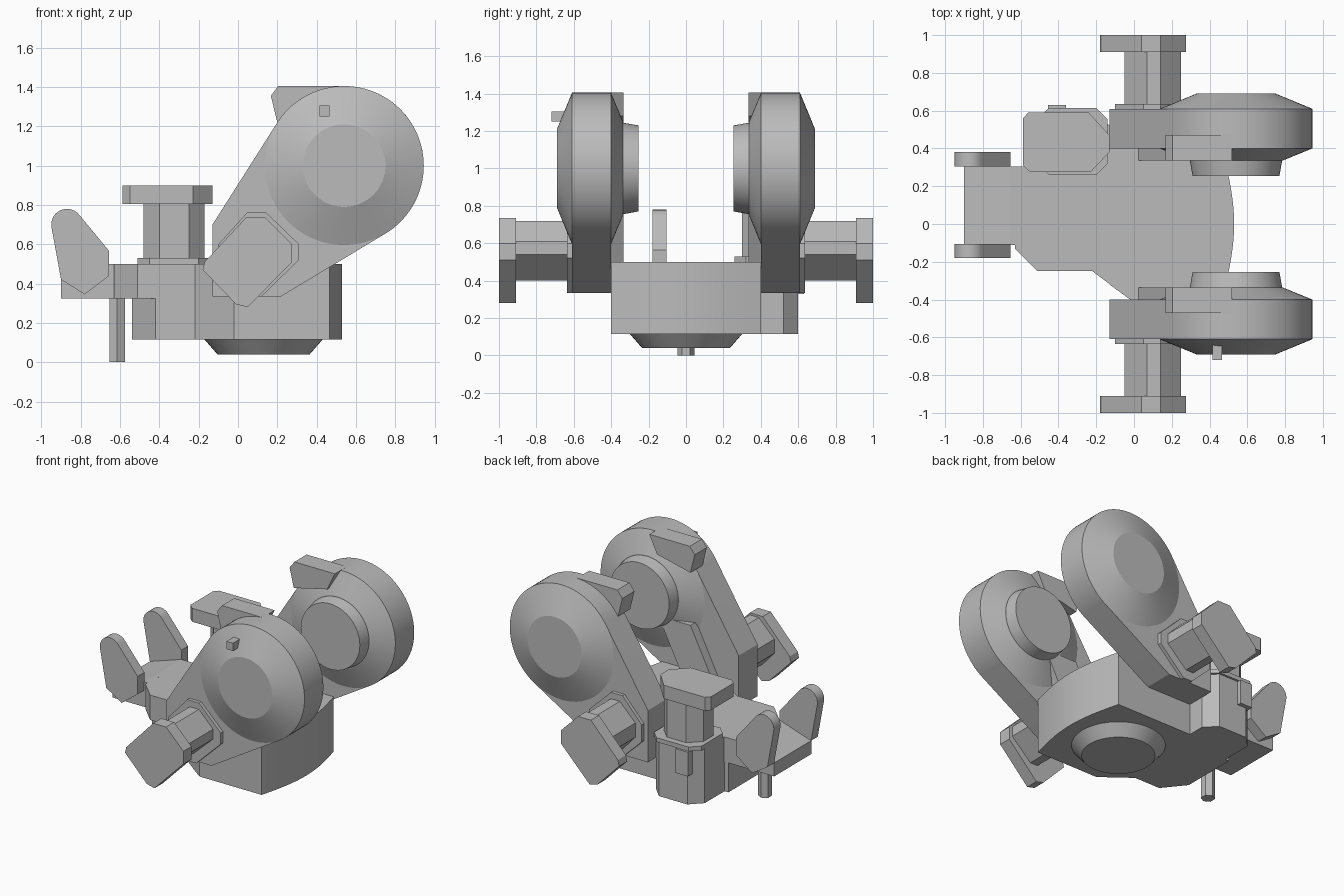
import bpy
import bmesh
from math import cos, sin, pi, radians

cube = bpy.data.objects.get("Cube")
if cube:
    bpy.data.objects.remove(cube, do_unlink=True)

grey = bpy.data.materials.new("plain grey")
grey.use_nodes = True
grey.diffuse_color = (0.5, 0.5, 0.5, 1)
grey.node_tree.nodes["Principled BSDF"].inputs["Base Color"].default_value = grey.diffuse_color


def loft(name, rings, mirror=False, smooth=False):
    """Join matching rings of points into a closed solid."""
    bm = bmesh.new()
    loops = [[bm.verts.new(p) for p in ring] for ring in rings]
    n = len(loops[0])
    for a, b in zip(loops, loops[1:]):
        for i in range(n):
            j = (i + 1) % n
            bm.faces.new((a[i], a[j], b[j], b[i]))
    bm.faces.new(loops[0])
    bm.faces.new(loops[-1])
    bmesh.ops.recalc_face_normals(bm, faces=bm.faces)
    mesh = bpy.data.meshes.new(name)
    bm.to_mesh(mesh)
    bm.free()
    mesh.materials.append(grey)
    obj = bpy.data.objects.new(name, mesh)
    bpy.context.collection.objects.link(obj)
    if smooth:
        bpy.ops.object.select_all(action="DESELECT")
        obj.select_set(True)
        bpy.context.view_layer.objects.active = obj
        bpy.ops.object.shade_smooth_by_angle(angle=radians(20))
    if mirror:
        mod = obj.modifiers.new("mirror", "MIRROR")
        mod.use_axis = (False, True, False)
    return obj


def side_prism(name, profile, y0, y1, **kw):
    """Extrude an x-z profile along y."""
    return loft(name, [[(x, y, z) for x, z in profile] for y in (y0, y1)], **kw)


def plan_prism(name, plan, z0, z1, **kw):
    """Extrude an x-y plan along z."""
    return loft(name, [[(x, y, z) for x, y in plan] for z in (z0, z1)], **kw)


def box(name, x0, x1, y0, y1, z0, z1, **kw):
    return plan_prism(name, [(x0, y0), (x1, y0), (x1, y1), (x0, y1)], z0, z1, **kw)


def arc(cx, cy, r, a0, a1, n):
    return [(cx + r * cos(radians(a0 + (a1 - a0) * i / n)),
             cy + r * sin(radians(a0 + (a1 - a0) * i / n))) for i in range(n + 1)]


def chamfered(x0, x1, y0, y1, c):
    return [(x0 + c, y0), (x1 - c, y0), (x1, y0 + c), (x1, y1 - c),
            (x1 - c, y1), (x0 + c, y1), (x0, y1 - c), (x0, y0 + c)]


def round_part(name, steps, **kw):
    """Stack circles (y, radius) around the hub axis of the arm."""
    rings = [[(x, y, z) for x, z in arc(HUB[0], HUB[1], r, 0, 360, 64)[:-1]] for y, r in steps]
    return loft(name, rings, smooth=True, **kw)


HUB = (0.54, 1.0)

# Teardrop arms with tapered hubs
arm = arc(*HUB, 0.405, -56, 147, 48) + [(-0.13, 0.70), (-0.13, 0.335), (0.22, 0.335)]
side_prism("side_arm", arm, 0.40, 0.61, mirror=True, smooth=True)
round_part("outer_hub", [(0.60, 0.405), (0.61, 0.404), (0.69, 0.21)], mirror=True)
round_part("inner_hub", [(0.41, 0.405), (0.40, 0.404), (0.337, 0.25)], mirror=True)
round_part("inner_disc", [(0.35, 0.247), (0.255, 0.23)], mirror=True)
side_prism("arm_fin", [(0.167, 1.355), (0.205, 1.405), (0.52, 1.405), (0.46, 1.28), (0.2, 1.22)],
           0.335, 0.47, mirror=True)
side_prism("inner_rib", [(0.2, 0.85), (0.45, 0.85), (0.25, 0.45), (0, 0.45)],
           0.335, 0.41, mirror=True)
box("front_sensor", 0.415, 0.465, -0.72, -0.62, 1.25, 1.305)

# Side pegs: flange, column and end plate
side_prism("peg_flange", [(-0.1, 0.6), (0.05, 0.765), (0.14, 0.765), (0.31, 0.6),
                          (0.31, 0.52), (0.12, 0.335), (0.05, 0.335), (-0.1, 0.48)],
           0.60, 0.635, mirror=True)
side_prism("peg_column", [(-0.05, 0.5), (0.04, 0.4), (0.1, 0.4), (0.25, 0.54),
                          (0.25, 0.61), (0.14, 0.72), (0.07, 0.72), (-0.05, 0.6)],
           0.62, 0.93, mirror=True)
side_prism("peg_end_plate", [(-0.18, 0.47), (-0.17, 0.51), (0.04, 0.735), (0.14, 0.735),
                             (0.275, 0.6), (0.275, 0.51), (0.05, 0.28), (-0.01, 0.295)],
           0.91, 1.0, mirror=True)

# Main body with a bulging front
bow = [(0.465 + 0.065 * cos(t * pi / 2), 0.4 * t) for t in [i / 12 - 1 for i in range(25)]]
plan_prism("main_body", bow + [(-0.13, 0.4), (-0.13, -0.32), (-0.02, -0.4)], 0.115, 0.5, smooth=True)
plan_prism("lower_rear_body", [(-0.02, -0.4), (-0.02, 0.3), (-0.54, 0.3), (-0.54, -0.1),
                               (-0.42, -0.25), (-0.22, -0.25)], 0.115, 0.36)
plan_prism("upper_rear_body", [(-0.1, -0.34), (-0.1, 0.3), (-0.6, 0.3), (-0.63, -0.13),
                               (-0.51, -0.25), (-0.22, -0.25)], 0.325, 0.5)

# Round boss under the body
loft("bottom_boss", [[(x, y, z) for x, y in arc(0.13, 0, r, 0, 360, 48)[:-1]]
                     for z, r in ((0.13, 0.3), (0.115, 0.3), (0.04, 0.235))], smooth=True)

# Rear tower
plan_prism("tower_base", chamfered(-0.51, -0.13, 0.2, 0.6, 0.08), 0.115, 0.5)
plan_prism("tower_flange", chamfered(-0.51, -0.14, 0.26, 0.615, 0.06), 0.5, 0.53)
plan_prism("tower_column", chamfered(-0.48, -0.17, 0.3, 0.57, 0.08), 0.52, 0.82)
plan_prism("tower_cap", [(-0.55, 0.275), (-0.23, 0.275), (-0.13, 0.38), (-0.13, 0.47),
                         (-0.24, 0.59), (-0.56, 0.59), (-0.587, 0.56), (-0.587, 0.31)], 0.805, 0.9)
box("tower_rear_rib", -0.455, -0.36, 0.5, 0.63, 0.33, 0.5)

# Tail shelf with its two prongs and hanging pin
side_prism("tail_shelf", [(-0.9, 0.325), (-0.5, 0.325), (-0.5, 0.5), (-0.655, 0.5), (-0.9, 0.42)],
           -0.11, 0.305)
prong = arc(-0.87, 0.7, 0.08, 35, 190, 12) + [(-0.9, 0.42), (-0.78, 0.345), (-0.655, 0.44), (-0.655, 0.565)]
for name, y in (("rear_prong_a", -0.18), ("rear_prong_b", 0.305)):
    side_prism(name, prong, y, y + 0.075, smooth=True)
plan_prism("hanging_pin", arc(-0.615, 0, 0.045, 30, 390, 6)[:-1], 0, 0.34)
